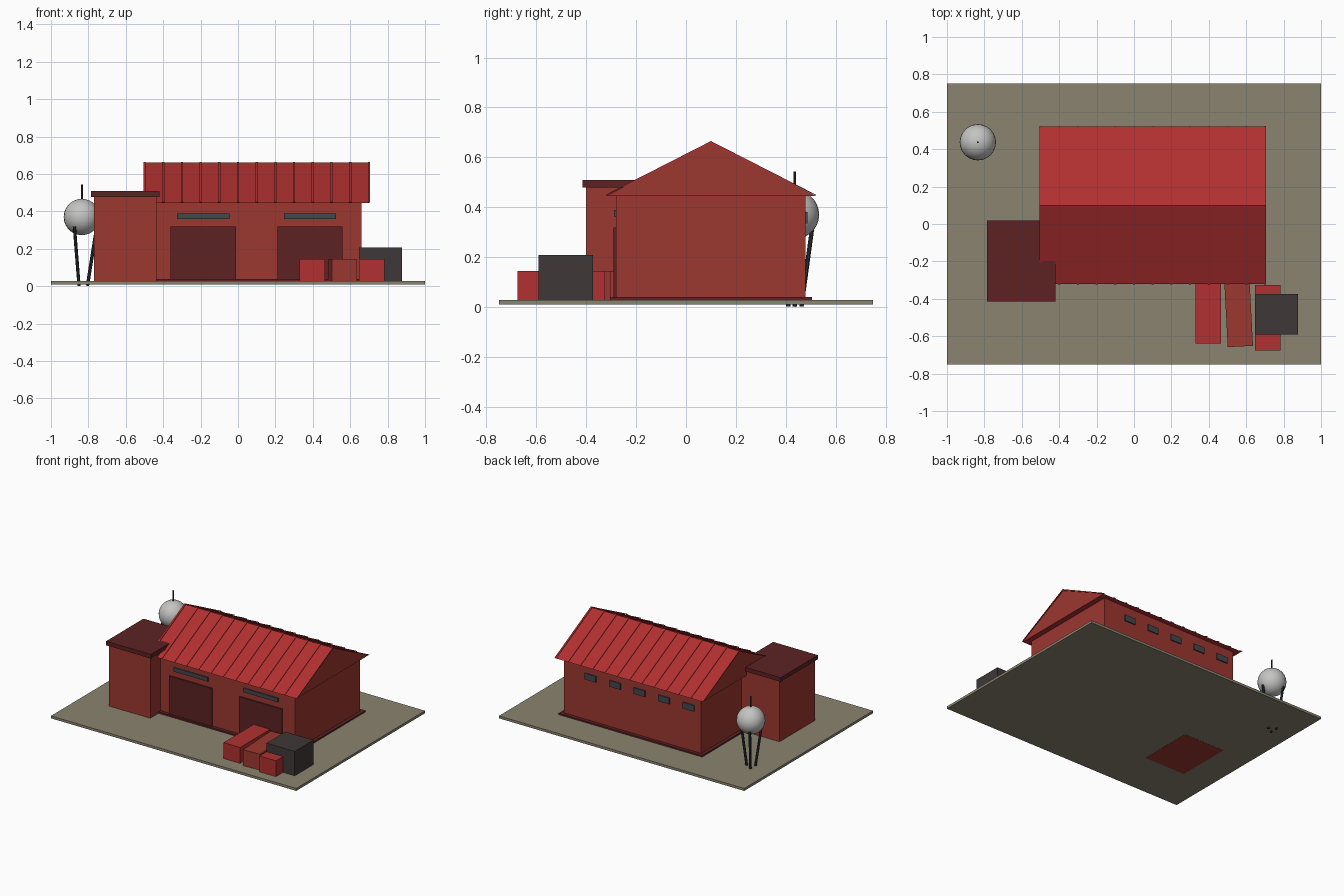
import bpy, bmesh, math
from mathutils import Vector

if "Cube" in bpy.data.objects:
    bpy.data.objects.remove(bpy.data.objects["Cube"])


def material(name, rgb):
    lin = [((c / 255 + 0.055) / 1.055) ** 2.4 for c in rgb]
    m = bpy.data.materials.new(name)
    m.diffuse_color = (*lin, 1)
    m.use_nodes = True
    m.node_tree.nodes["Principled BSDF"].inputs["Base Color"].default_value = m.diffuse_color
    return m


WALL = material("brick red", (156, 55, 48))
ROOF = material("roof red", (177, 48, 49))
TRIM = material("dark maroon", (93, 34, 36))
EARTH = material("dusty ground", (138, 131, 111))
GLASS = material("slate glass", (66, 72, 78))
CRATE = material("charcoal", (62, 56, 55))
STEEL = material("dark steel", (46, 50, 54))
TANK = material("pale grey", (196, 196, 194))


def finish(name, bm, *mats):
    bmesh.ops.recalc_face_normals(bm, faces=bm.faces)
    me = bpy.data.meshes.new(name)
    bm.to_mesh(me)
    bm.free()
    for m in mats:
        me.materials.append(m)
    ob = bpy.data.objects.new(name, me)
    bpy.context.collection.objects.link(ob)
    return ob


def box(name, x, y, z, mat, turn=0):
    """Box from (min, max) ranges, turned about its own vertical axis."""
    bm = bmesh.new()
    bmesh.ops.create_cube(bm, size=1)
    for v in bm.verts:
        v.co = Vector([v.co[i] * (r[1] - r[0]) for i, r in enumerate((x, y, z))])
    ob = finish(name, bm, mat)
    ob.location = [sum(r) / 2 for r in (x, y, z)]
    ob.rotation_euler.z = math.radians(turn)
    return ob


def prism(name, profile, x0, x1, *mats):
    """Extrude a (y, z) profile along x."""
    bm = bmesh.new()
    f = bm.faces.new([bm.verts.new((x0, y, z)) for y, z in profile])
    r = bmesh.ops.extrude_face_region(bm, geom=[f])
    bmesh.ops.translate(bm, vec=(x1 - x0, 0, 0),
                        verts=[v for v in r["geom"] if isinstance(v, bmesh.types.BMVert)])
    return finish(name, bm, *mats)


def rod(name, a, b, radius, mat):
    a, b = Vector(a), Vector(b)
    bm = bmesh.new()
    bmesh.ops.create_cone(bm, cap_ends=True, segments=8, radius1=radius,
                          radius2=radius, depth=(b - a).length)
    ob = finish(name, bm, mat)
    ob.location = (a + b) / 2
    ob.rotation_euler = (b - a).to_track_quat("Z", "Y").to_euler()
    return ob


# Ground slab
box("ground", (-1, 1), (-0.75, 0.75), (0.01, 0.028), EARTH)

# Main hall on a low plinth
box("plinth", (-0.485, 0.685), (-0.305, 0.505), (0.012, 0.039), TRIM)
box("hall_walls", (-0.46, 0.66), (-0.28, 0.48), (0.012, 0.446), WALL)

# Gabled roof: wall-coloured gable ends, red slopes
roof = prism("roof", [(-0.32, 0.445), (0.52, 0.445), (0.1, 0.66)], -0.5, 0.7, ROOF, WALL)
for p in roof.data.polygons:
    p.material_index = int(abs(p.normal.x) > 0.9)

# Standing seams over both slopes
for i in range(13):
    x = -0.5 + 0.1 * i
    prism(f"roof_seam_{i}", [(-0.323, 0.449), (-0.32, 0.447), (0.1, 0.655), (0.52, 0.447),
                             (0.523, 0.449), (0.1, 0.665)], x - 0.006, x + 0.006, ROOF)

# Front doors with strip windows above
for i, x in enumerate((-0.185, 0.385)):
    box(f"door_{i}", (x - 0.175, x + 0.175), (-0.29, -0.27), (0.03, 0.318), TRIM)
    box(f"strip_window_{i}", (x - 0.14, x + 0.14), (-0.289, -0.27), (0.36, 0.389), GLASS)

# Small rear windows
for i in range(5):
    x = -0.36 + 0.2 * i
    box(f"rear_window_{i}", (x - 0.045, x + 0.045), (0.47, 0.488), (0.335, 0.38), GLASS)

# Side tower with flat cap
box("tower", (-0.77, -0.435), (-0.40, 0.01), (0.009, 0.48), WALL)
box("tower_cap", (-0.785, -0.42), (-0.415, 0.02), (0.478, 0.508), TRIM)

# Containers and crate beside the hall
box("container_left", (0.33, 0.465), (-0.64, -0.29), (0.02, 0.145), ROOF)
box("container_middle", (0.492, 0.627), (-0.655, -0.305), (0.02, 0.145), WALL, 3)
box("container_right", (0.647, 0.782), (-0.675, -0.325), (0.02, 0.145), ROOF)
box("crate", (0.647, 0.877), (-0.592, -0.373), (0.012, 0.208), CRATE)

# Spherical tank on three legs with a mast
cx, cy = -0.835, 0.437
bm = bmesh.new()
bmesh.ops.create_uvsphere(bm, u_segments=24, v_segments=14, radius=0.097)
tank = finish("tank", bm, TANK)
tank.location = (cx, cy, 0.37)
for p in tank.data.polygons:
    p.use_smooth = True
for i in range(3):
    c, s = math.cos(i * math.tau / 3), math.sin(i * math.tau / 3)
    rod(f"tank_leg_{i}", (cx + 0.03 * c, cy + 0.03 * s, 0.002),
        (cx + 0.08 * c, cy + 0.08 * s, 0.32), 0.009, STEEL)
rod("mast", (cx, cy, 0.44), (cx, cy, 0.543), 0.005, STEEL)
